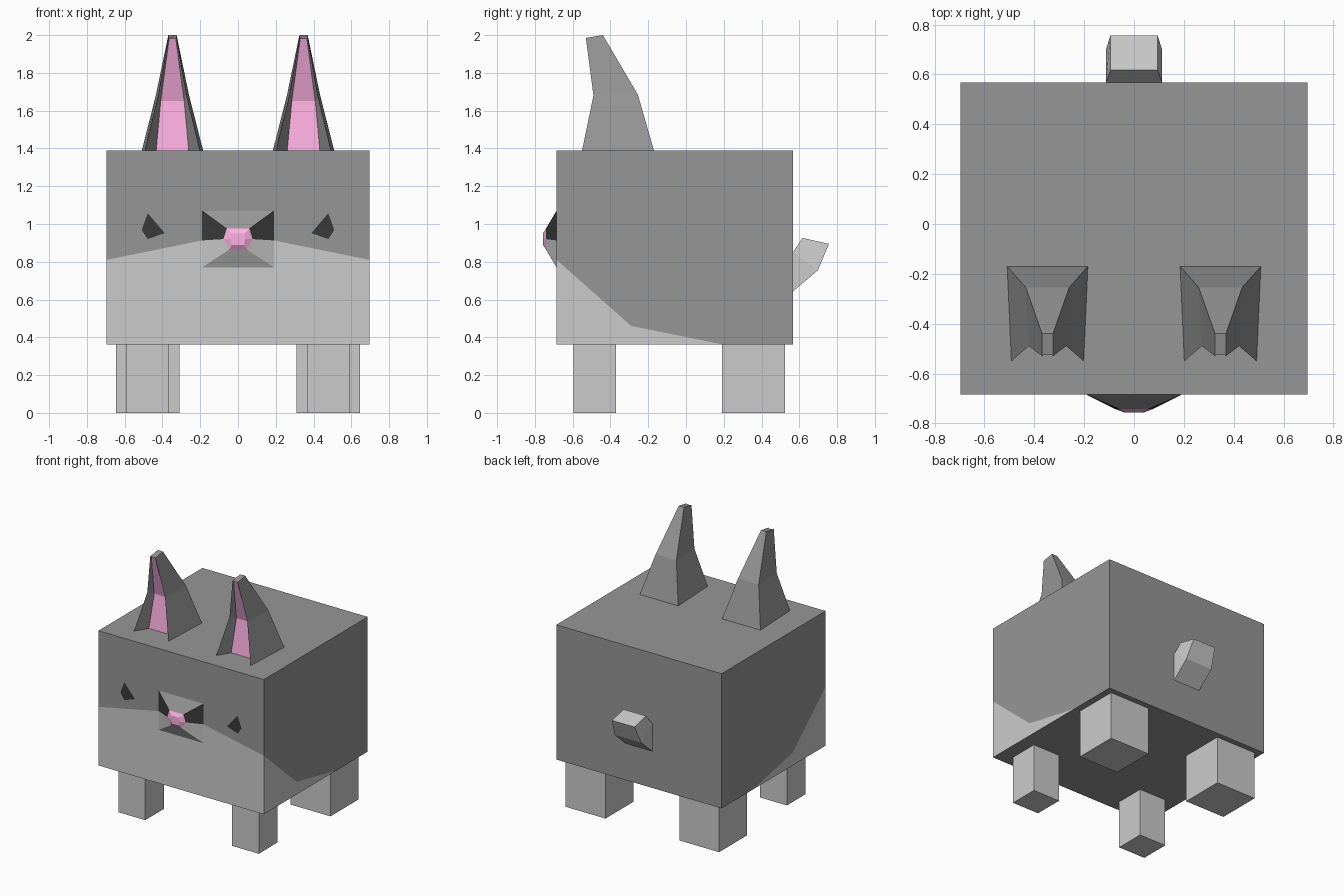
import bpy, bmesh

if "Cube" in bpy.data.objects:
    bpy.data.objects.remove(bpy.data.objects["Cube"])

FUR, LIGHT, BLACK, PINK = range(4)
MATS = []
for label, col in (("fur", (.307, .307, .307)), ("light_fur", (.6, .6, .6)),
                   ("black", (.042, .042, .042)), ("pink", (1, .434, .77))):
    m = bpy.data.materials.new(label)
    m.diffuse_color = (*col, 1)
    m.use_nodes = True
    m.node_tree.nodes["Principled BSDF"].inputs["Base Color"].default_value = m.diffuse_color
    MATS.append(m)


def build(name, verts, faces, fix_normals=True):
    """faces: list of (vertex indices, material index)"""
    bm = bmesh.new()
    vs = [bm.verts.new(v) for v in verts]
    for idx, mat in faces:
        bm.faces.new([vs[i] for i in idx]).material_index = mat
    if fix_normals:
        bmesh.ops.recalc_face_normals(bm, faces=bm.faces)
    me = bpy.data.meshes.new(name)
    bm.to_mesh(me)
    bm.free()
    for m in MATS:
        me.materials.append(m)
    ob = bpy.data.objects.new(name, me)
    bpy.context.collection.objects.link(ob)
    return ob


def loft(name, rings, mat, cap):
    """Skin a list of equal-length rings; mat(band, segment) picks the colour."""
    n = len(rings[0])
    faces = [([b * n + i, b * n + (i + 1) % n, (b + 1) * n + (i + 1) % n, (b + 1) * n + i], mat(b, i))
             for b in range(len(rings) - 1) for i in range(n)]
    faces.append((list(range(n)), mat(0, 0)))
    faces.append((list(range((len(rings) - 1) * n, len(rings) * n)), cap))
    return build(name, [p for r in rings for p in r], faces)


def box(name, x0, x1, y0, y1, z0, z1, mat):
    ring = lambda z: [(x0, y0, z), (x1, y0, z), (x1, y1, z), (x0, y1, z)]
    return loft(name, [ring(z0), ring(z1)], lambda b, i: mat, mat)


def mirror(ob):
    ob.modifiers.new("mirror", 'MIRROR').use_axis[0] = True


# Body: right half with the pale belly patch marked out, mirrored
W, F, B, Z0, Z1 = .697, -.685, .567, .363, 1.39
body = build("body", [
    (0, F, Z0), (W, F, Z0), (W, F, .81), (.19, F, .913), (0, F, .913),   # 0-4 front patch
    (0, F, Z1), (W, F, Z1),                                              # 5-6 front top
    (W, -.29, .46), (W, .19, Z0),                                        # 7-8 side patch
    (W, B, Z0), (W, B, Z1), (0, B, Z0), (0, B, Z1)],                     # 9-12 back
    [((0, 1, 2, 3, 4), LIGHT), ((4, 3, 2, 6, 5), FUR),
     ((1, 8, 7, 2), LIGHT), ((2, 7, 8, 9, 10, 6), FUR),
     ((9, 11, 12, 10), FUR), ((5, 6, 10, 12), FUR), ((0, 11, 9, 8, 1), FUR)], False)
mirror(body)

# Muzzle: flattened frustum with a pink nose tip
def muzzle_ring(y, x_top, z_top, x_mid, z_mid, x_low, z_low):
    return [(-x_top, y, z_top), (x_top, y, z_top), (x_mid, y, z_mid),
            (x_low, y, z_low), (-x_low, y, z_low), (-x_mid, y, z_mid)]

loft("muzzle", [muzzle_ring(F, .19, 1.07, .19, .913, .19, .77),
                muzzle_ring(-.742, .06, .975, .077, .92, .045, .866),
                muzzle_ring(-.757, .035, .95, .037, .92, .033, .888)],
     lambda b, i: PINK if b else (FUR, BLACK, LIGHT, LIGHT, LIGHT, BLACK)[i], PINK)

# Eyes: flat patches on the face
eye = build("eyes", [(x, F - .002, z) for x, z in
                     ((.388, .952), (.478, .92), (.51, .968), (.478, 1.057))],
            [((0, 1, 2, 3), BLACK)], False)
mirror(eye)

# Ears: three sections with a recessed pink channel in front
def ear_ring(cx, back, front, inner):
    (bx, by, bz), (fx, fy, fz), (ix, iy, iz) = back, front, inner
    return [(cx - bx, by, bz), (cx + bx, by, bz), (cx + fx, fy, fz),
            (cx + ix, iy, iz), (cx - ix, iy, iz), (cx - fx, fy, fz)]

for side, s in (("left", -1), ("right", 1)):
    c = .347 * s
    loft(side + "_ear", [
        ear_ring(c, (.162, -.17, Z1), (.145, -.55, Z1), (.086, -.455, Z1)),
        ear_ring(c, (.087, -.255, 1.685), (.075, -.49, 1.68), (.062, -.425, 1.65)),
        ear_ring(c, (.022, -.44, 2.0), (.022, -.53, 1.985), (.017, -.525, 1.983))],
        lambda b, i: PINK if i == 3 else FUR, FUR)

    # Legs: slim in front, thick behind
    for name, hw, y0, y1 in (("front_leg", .113, -.595, -.37), ("back_leg", .168, .19, .525)):
        x = .479 * s
        box(f"{side}_{name}", x - hw, x + hw, y0, y1, 0, Z0, LIGHT)

# Tail: short upturned stub
def tail_ring(w, low, high):
    return [(-w, *low), (w, *low), (w, *high), (-w, *high)]

loft("tail", [tail_ring(.113, (.54, .62), (.54, .835)),
              tail_ring(.113, (.698, .755), (.567, .853)),
              tail_ring(.095, (.757, .895), (.617, .926))],
     lambda b, i: LIGHT, LIGHT)
